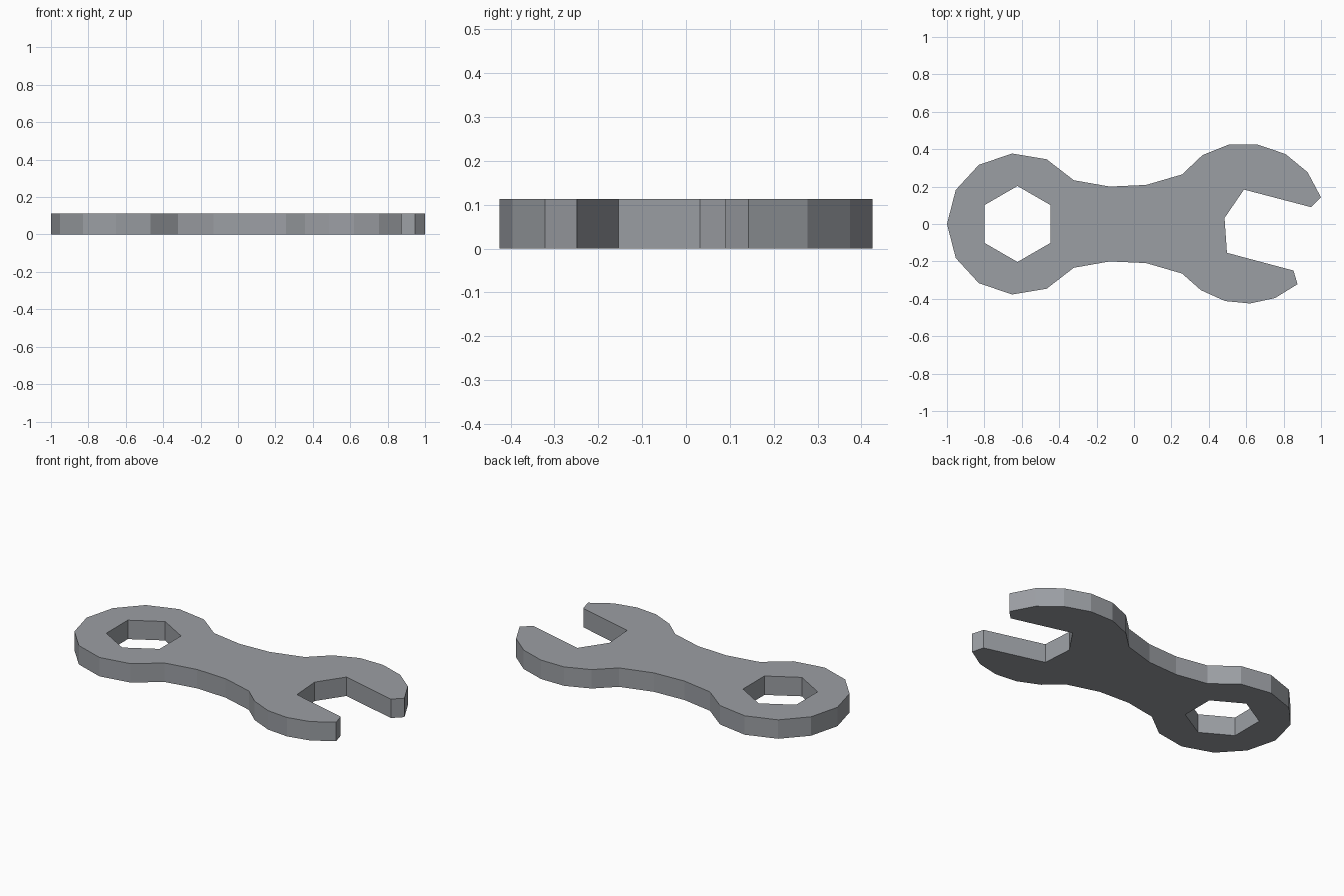
import bpy, bmesh
from math import cos, sin, radians

if "Cube" in bpy.data.objects:
    bpy.data.objects.remove(bpy.data.objects["Cube"])

THICKNESS = 0.113

# Ring end and handle: upper half, mirrored in y for the lower half
ring_handle = [(-.953, .182), (-.83, .316), (-.652, .377), (-.467, .346),
               (-.322, .234), (-.13, .2), (.065, .209), (.257, .265)]
# Open jaw, clockwise from the upper shoulder to the lower shoulder
jaw = [(.366, .368), (.508, .425), (.66, .425), (.81, .374), (.928, .277),
       (1, .142), (.947, .09),
       (.588, .184), (.484, .032), (.497, -.154), (.853, -.249),
       (.874, -.322), (.754, -.396), (.62, -.425), (.487, -.412), (.358, -.354)]
outline = [(-1, 0)] + ring_handle + jaw + [(x, -y) for x, y in reversed(ring_handle)]

# Hexagonal hole in the ring end
hexagon = [(-.623 + .203 * cos(radians(30 + 60 * i)),
            .203 * sin(radians(30 + 60 * i))) for i in range(6)]


def add_loop(bm, points):
    verts = [bm.verts.new((x, y, 0)) for x, y in points]
    return [bm.edges.new((v, verts[i - 1])) for i, v in enumerate(verts)]


# Fill the flat profile around the hole, then extrude it upward
bm = bmesh.new()
edges = add_loop(bm, outline) + add_loop(bm, hexagon)
bmesh.ops.triangle_fill(bm, edges=edges, use_beauty=True)
result = bmesh.ops.extrude_face_region(bm, geom=bm.faces[:])
top = [g for g in result["geom"] if isinstance(g, bmesh.types.BMVert)]
bmesh.ops.translate(bm, verts=top, vec=(0, 0, THICKNESS))
bmesh.ops.recalc_face_normals(bm, faces=bm.faces[:])

mesh = bpy.data.meshes.new("wrench")
bm.to_mesh(mesh)
bm.free()
wrench = bpy.data.objects.new("wrench", mesh)
bpy.context.collection.objects.link(wrench)

# Dark steel colour
steel = bpy.data.materials.new("dark_steel")
steel.diffuse_color = (.33, .345, .37, 1)
steel.use_nodes = True
steel.node_tree.nodes["Principled BSDF"].inputs["Base Color"].default_value = steel.diffuse_color
mesh.materials.append(steel)
